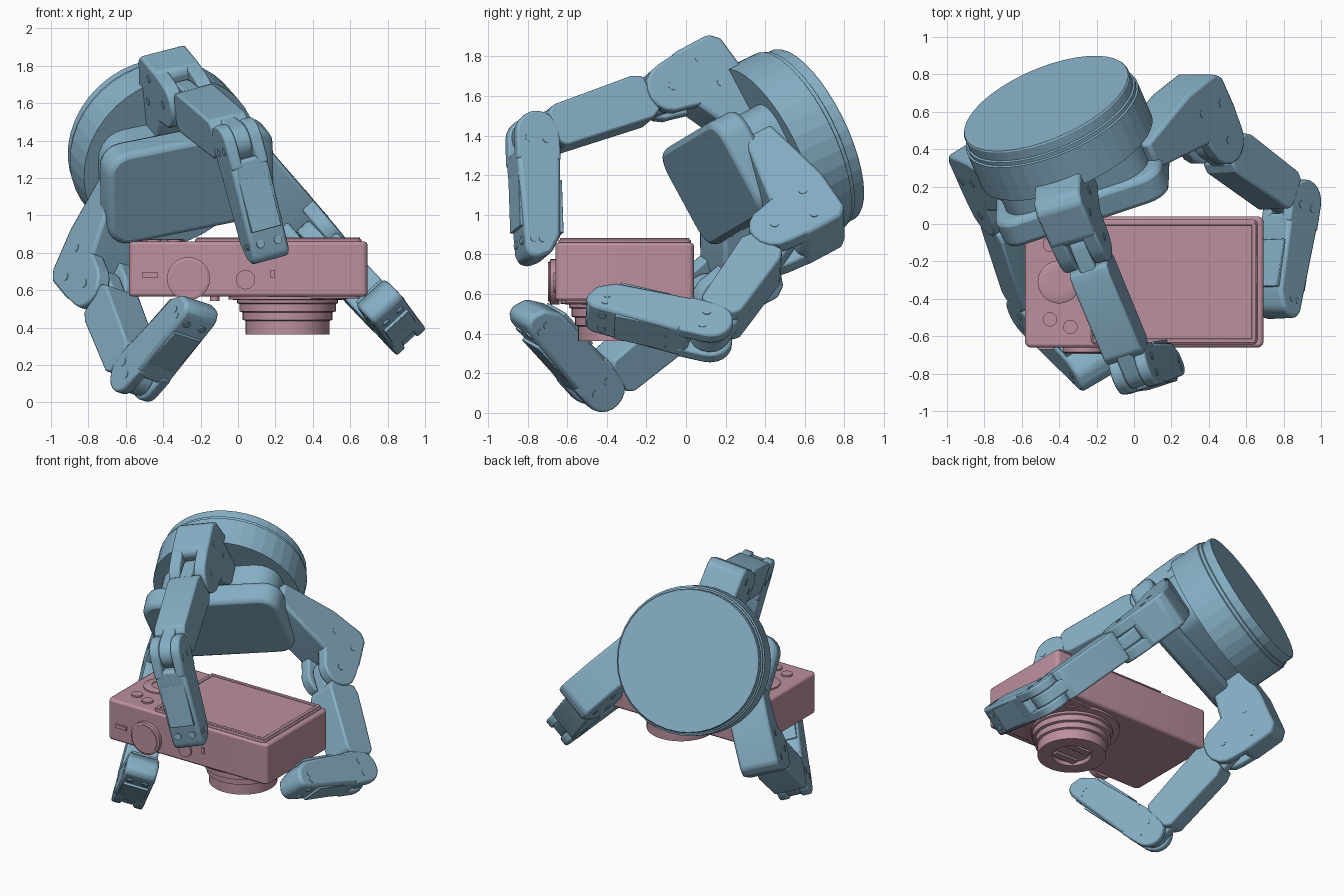
import bpy, bmesh, math
from mathutils import Vector as V

if "Cube" in bpy.data.objects:
    bpy.data.objects.remove(bpy.data.objects["Cube"])


def material(name, rgb):
    m = bpy.data.materials.new(name)
    m.diffuse_color = (*rgb, 1)
    m.use_nodes = True
    m.node_tree.nodes["Principled BSDF"].inputs["Base Color"].default_value = m.diffuse_color
    return m


BLUE = material("gripper_blue", (0.24, 0.43, 0.56))
PINK = material("camera_pink", (0.50, 0.28, 0.34))
X, Y, Z = V((1, 0, 0)), V((0, 1, 0)), V((0, 0, 1))


def finish(name, bm, mat, bevel):
    bmesh.ops.remove_doubles(bm, verts=bm.verts, dist=1e-5)
    bmesh.ops.recalc_face_normals(bm, faces=bm.faces)
    me = bpy.data.meshes.new(name)
    bm.to_mesh(me)
    bm.free()
    me.materials.append(mat)
    ob = bpy.data.objects.new(name, me)
    bpy.context.collection.objects.link(ob)
    if bevel:
        b = ob.modifiers.new("bevel", "BEVEL")
        b.width, b.segments, b.limit_method = bevel, 2, "ANGLE"
        b.angle_limit = math.radians(35)
    return ob


def prism(name, pts, o, a, b, n, h0, h1, mat=BLUE, bevel=0.012):
    """Profile in plane (a, b) at o, extruded along n from h0 to h1."""
    bm = bmesh.new()
    lo = [bm.verts.new(o + a * p + b * q + n * h0) for p, q in pts]
    hi = [bm.verts.new(o + a * p + b * q + n * h1) for p, q in pts]
    bm.faces.new(lo)
    bm.faces.new(hi)
    for i in range(len(pts)):
        j = (i + 1) % len(pts)
        bm.faces.new((lo[i], lo[j], hi[j], hi[i]))
    return finish(name, bm, mat, bevel)


def lathe(name, prof, o, axis, mat=BLUE, seg=32):
    """Profile of (radius, height) turned round an axis."""
    q = Z.rotation_difference(axis)
    bm = bmesh.new()
    rings = []
    for r, h in prof:
        rings.append([bm.verts.new(o + q @ V((r * math.cos(t), r * math.sin(t), h)))
                      for t in (2 * math.pi * i / seg for i in range(seg))])
    for r0, r1 in zip(rings, rings[1:]):
        for i in range(seg):
            j = (i + 1) % seg
            bm.faces.new((r0[i], r0[j], r1[j], r1[i]))
    return finish(name, bm, mat, 0)


def disc(name, o, axis, r, h, mat=BLUE, seg=20):
    return lathe(name, [(0, -h), (r, -h), (r, h), (0, h)], o, axis, mat, seg)


def arc(cx, cy, r, a0, a1, n=8):
    return [(cx + r * math.cos(math.radians(a0 + (a1 - a0) * i / n)),
             cy + r * math.sin(math.radians(a0 + (a1 - a0) * i / n))) for i in range(n + 1)]


def rrect(w, h, r):
    """Rounded rectangle with half sizes w, h."""
    return [p for sx, sy, a in ((1, 1, 0), (-1, 1, 90), (-1, -1, 180), (1, -1, 270))
            for p in arc(sx * (w - r), sy * (h - r), r, a, a + 90, 5)]


def box2(x0, x1, y0, y1):
    return [(x0, y0), (x1, y0), (x1, y1), (x0, y1)]


# hand frame: F points from the wrist disc toward the grasp
D = V((-0.47, 0.645, 1.41))
F = V((0.363, -0.825, -0.44)).normalized()
HX = V((0.933, 0.31, 0.187))
HX = (HX - F * HX.dot(F)).normalized()
HY = F.cross(HX)

# wrist barrel with a rim groove, and palm
barrel = lathe("wrist_barrel", [(0, 0), (.47, 0), (.475, .008), (.475, .06), (.485, .065), (.485, .085),
                                (.495, .09), (.495, .30), (0, .30)], D, V((.36, -.84, -.405)).normalized(), seg=40)
prism("palm_core", rrect(.41, .24, .15), D + HY * .02, HX, HY, F, .25, .56)
prism("palm_plate", rrect(.475, .275, .12), D + HY * .02, HX, HY, F, .46, .625, bevel=.03)


def finger(tag, j1, j2, tip, inner):
    j1, j2, tip = V(j1), V(j2), V(tip)
    s1, s2 = (j2 - j1).normalized(), (tip - j2).normalized()
    n = s1.cross(s2).normalized()
    u = F.cross(n).normalized()
    if u.dot(j1 - D) < 0:
        u = -u
    m = u.cross(F)
    # knuckle block that swings out from the palm, forked round the first joint
    prism(tag + "_knuckle", [(inner, -.36), (-.14, -.39), (.10, -.36), (.145, -.31), (.145, -.10),
                             (.12, -.07), (-.14, -.07), (inner, -.2)], j1, u, F, m, -.13, .13, bevel=.018)
    cheek = [(-.16, -.12), (.14, -.12)] + arc(0, 0, .13, 0, 180)
    for k in (-1, 1):
        prism(tag + "_knuckle_cheek", cheek, j1 + m * k * .09, u, F, m, -.04, .04)
        for p, q in ((0, 0), (.06, -.2), (-.1, -.24)):
            disc(tag + "_knuckle_bolt", j1 + u * p + F * q + m * k * .13, m, .022, .003)
    # middle link with a narrow tongue through both joints
    L = (j2 - j1).length
    v = s1.cross(n).normalized()
    if v.dot(s2) > 0:
        v = -v
    prism(tag + "_middle_tongue", arc(0, 0, .1, 90, 270) + arc(L, 0, .1, -90, 90),
          j1, s1, v, n, -.045, .045)
    prism(tag + "_middle_link", [(.10, -.09), (.15, -.12), (L - .12, -.11), (L - .09, -.08), (L - .09, .08),
                                 (L - .13, .11), (.18, .12), (.12, .10)], j1, s1, v, n, -.108, .108)
    # fingertip link: outer side continues the middle link's direction
    T = (tip - j2).length + .04
    w = s2.cross(n).normalized()
    if w.dot(s1) < 0:
        w = -w
    prism(tag + "_fingertip", [(.09, -.115), (T - .12, -.10), (T - .03, -.05), (T, .02), (T - .01, .065),
                               (T - .05, .085), (.09, .115)], j2, s2, w, n, -.106, .106, bevel=.02)
    back = [(.14, -.115)] + arc(0, 0, .115, 270, 90, 10) + [(.14, .115)]
    for k in (-1, 1):
        prism(tag + "_fingertip_cheek", back, j2 + n * k * .074, s2, w, n, -.032, .032)
        for p, q in ((.03, .05), (.03, -.04)):
            disc(tag + "_joint_bolt", j2 + s2 * p + w * q + n * k * .106, n, .022, .003)
        for q in (0, .045):
            disc(tag + "_tip_bolt", j2 + s2 * (T - .1) + w * q + n * k * .106, n, .018, .003)
        disc(tag + "_tip_screw", j2 + s2 * (T - .1) + w * .09 + n * k * .05, w, .022, .006)
    prism(tag + "_outer_panel", box2(.2, T - .17, -.085, .085), j2 + w * .10, s2, n, w, -.03, .009, bevel=.003)
    prism(tag + "_grip_pad", box2(.24, T - .14, -.09, .09), j2 - w * .11, s2, n, w, -.01, .02, bevel=.004)


finger("top_finger", (-.28, -.105, 1.625), (0, -.775, 1.395), (.155, -.755, .80), -.4)
finger("left_finger", (-.715, .11, .605), (-.535, -.455, .143), (-.215, -.79, .51), -.56)
finger("right_finger", (.41, .45, .875), (.85, .12, .41), (.76, -.46, .54), -.56)


# camera body, lying with its lens downward
C = V((.055, -.31, 0))


def cam(name, pts, o, h0, h1, bevel=.006):
    prism(name, pts, V(o), X, Y, Z, h0, h1, PINK, bevel)


cam("camera_body", rrect(.637, .35, .03), C, .57, .863, .015)
cam("screen_frame", rrect(.445, .335, .03), (.215, -.31, 0), .85, .878)
for k in (-1, 1):  # rim round the sunken display
    cam("screen_rim_long", box2(-.435, .435, -.012, .012), (.215, -.31 + k * .315, 0), .87, .886, .004)
    cam("screen_rim_short", box2(-.012, .012, -.31, .31), (.215 + k * .425, -.31, 0), .87, .886, .004)
lathe("control_wheel", [(0, .85), (.115, .85), (.115, .873), (.105, .878), (.06, .878), (.06, .872), (0, .872)],
      V((-.40, -.31, 0)), Z, PINK)
for x, y in ((-.45, -.51), (-.34, -.55), (-.45, -.11), (-.34, -.07)):
    disc("rear_button", V((x, y, .865)), Z, .038, .01, PINK)

# controls on the narrow side that faces front
S = V((0, -.66, 0))
lathe("mode_dial", [(0, -.02), (.115, -.02), (.115, .025), (.1, .03), (.1, .036), (0, .036)],
      S + V((-.265, 0, .665)), -Y, PINK)
disc("shutter_button", S + V((.04, 0, .66)), Y, .052, .01, PINK)
for name, x, z, w, h in (("power_switch", .185, .69, .01, .022), ("side_slot", -.47, .685, .042, .013)):
    prism(name, box2(-w, w, -h, h), S + V((x, 0, z)), X, Z, Y, -.01, .01, PINK, 0)

# stepped lens barrel with a sunken square window
lathe("lens_barrel", [(0, .59), (.315, .59), (.315, .555), (.27, .55), (.27, .535), (.258, .53), (.258, .49),
                      (.24, .485), (.24, .445), (.225, .44), (.225, .367), (.13, .367), (.12, .39), (0, .39)],
      V((.265, -.32, 0)), Z, PINK, 40)
for k in (-1, 1):
    cam("lens_shutter_blade", box2(-.09, .09, -.025, .025), (.265, -.32 + k * .07, 0), .375, .395, .003)
disc("lens_release_button", V((-.125, -.5, .56)), Z, .025, .014, PINK)
cam("front_trim", rrect(.15, .3, .03), (.50, -.31, 0), .56, .58, .005)

# sharp-edged smooth shading everywhere except the faceted wrist
obs = list(bpy.context.scene.objects)
for o in obs:
    o.select_set(o is not barrel)
bpy.context.view_layer.objects.active = obs[1]
bpy.ops.object.shade_smooth_by_angle(angle=math.radians(30))

# settle on the ground
low = min(v.co.z for o in obs for v in o.data.vertices)
for o in obs:
    o.location.z = -low
